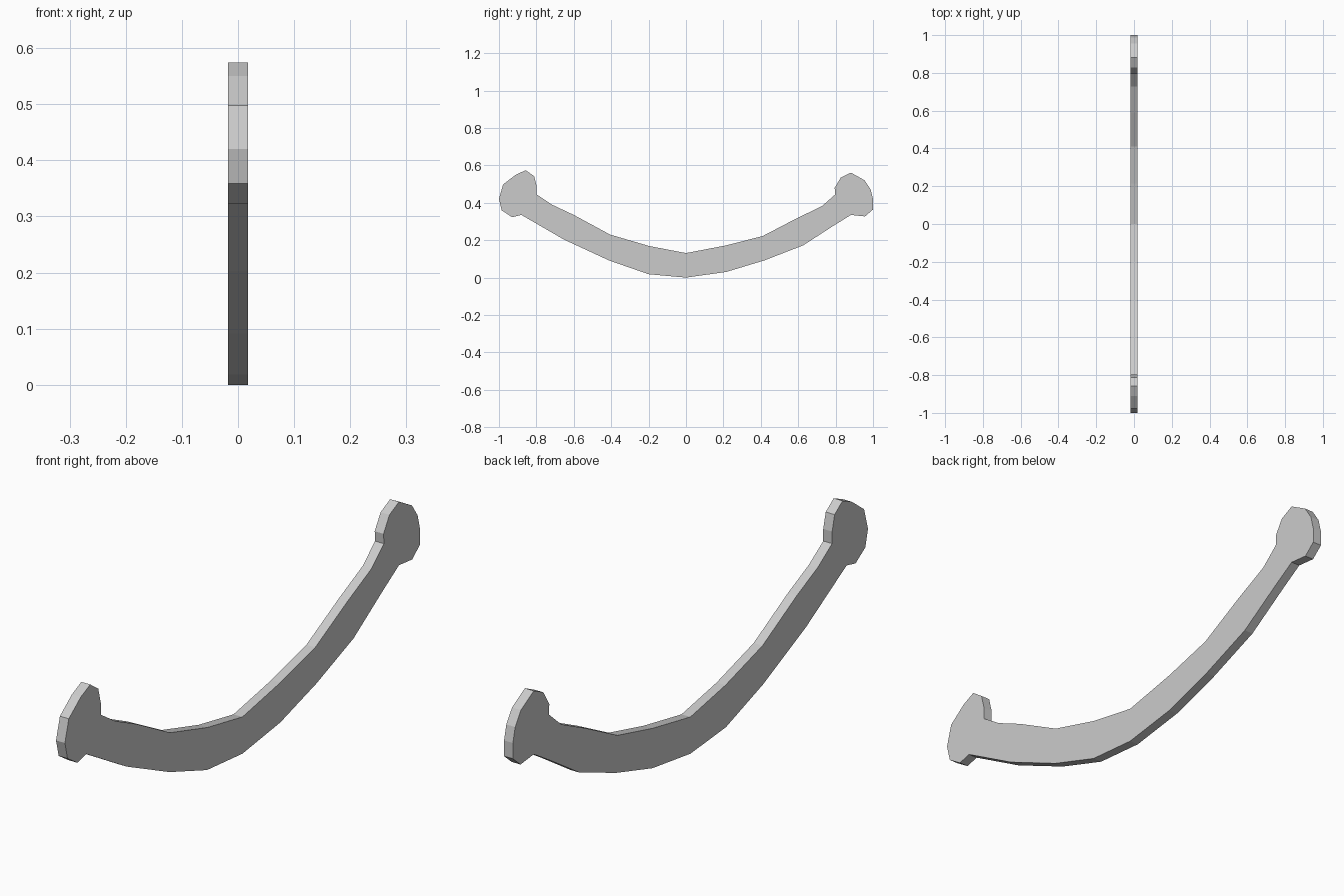
import bpy, bmesh

HALF = 0.0175  # half thickness along x

# Side outline (y, z): left knob, upper arc, right knob, lower arc
left_knob = [(-0.88, 0.335), (-0.93, 0.323), (-0.985, 0.359), (-1.0, 0.42), (-0.978, 0.498),
             (-0.91, 0.55), (-0.857, 0.574), (-0.812, 0.542), (-0.798, 0.487), (-0.798, 0.444)]
upper_arc = [(-0.717, 0.39), (-0.6, 0.335), (-0.406, 0.23), (-0.198, 0.169), (0, 0.131),
             (0.214, 0.172), (0.41, 0.222), (0.588, 0.315), (0.727, 0.382)]
right_knob = [(0.797, 0.444), (0.795, 0.48), (0.828, 0.535), (0.882, 0.561), (0.955, 0.52),
              (0.987, 0.472), (1.0, 0.42), (1.0, 0.364), (0.957, 0.327), (0.882, 0.335)]
lower_arc = [(0.79, 0.278), (0.626, 0.172), (0.417, 0.091), (0.214, 0.03), (0, 0.0),
             (-0.2, 0.018), (-0.41, 0.091), (-0.652, 0.203)]


def extrude_profile(name, outline):
    bm = bmesh.new()
    face = bm.faces.new([bm.verts.new((-HALF, y, z)) for y, z in outline])
    result = bmesh.ops.extrude_face_region(bm, geom=[face], use_keep_orig=True)
    new_verts = [g for g in result["geom"] if isinstance(g, bmesh.types.BMVert)]
    bmesh.ops.translate(bm, verts=new_verts, vec=(2 * HALF, 0, 0))
    bmesh.ops.recalc_face_normals(bm, faces=bm.faces)
    mesh = bpy.data.meshes.new(name)
    bm.to_mesh(mesh)
    bm.free()
    obj = bpy.data.objects.new(name, mesh)
    bpy.context.collection.objects.link(obj)
    return obj


# Curved flat handle with a rounded knob at each end
extrude_profile("curved_handle", left_knob + upper_arc + right_knob + lower_arc)
